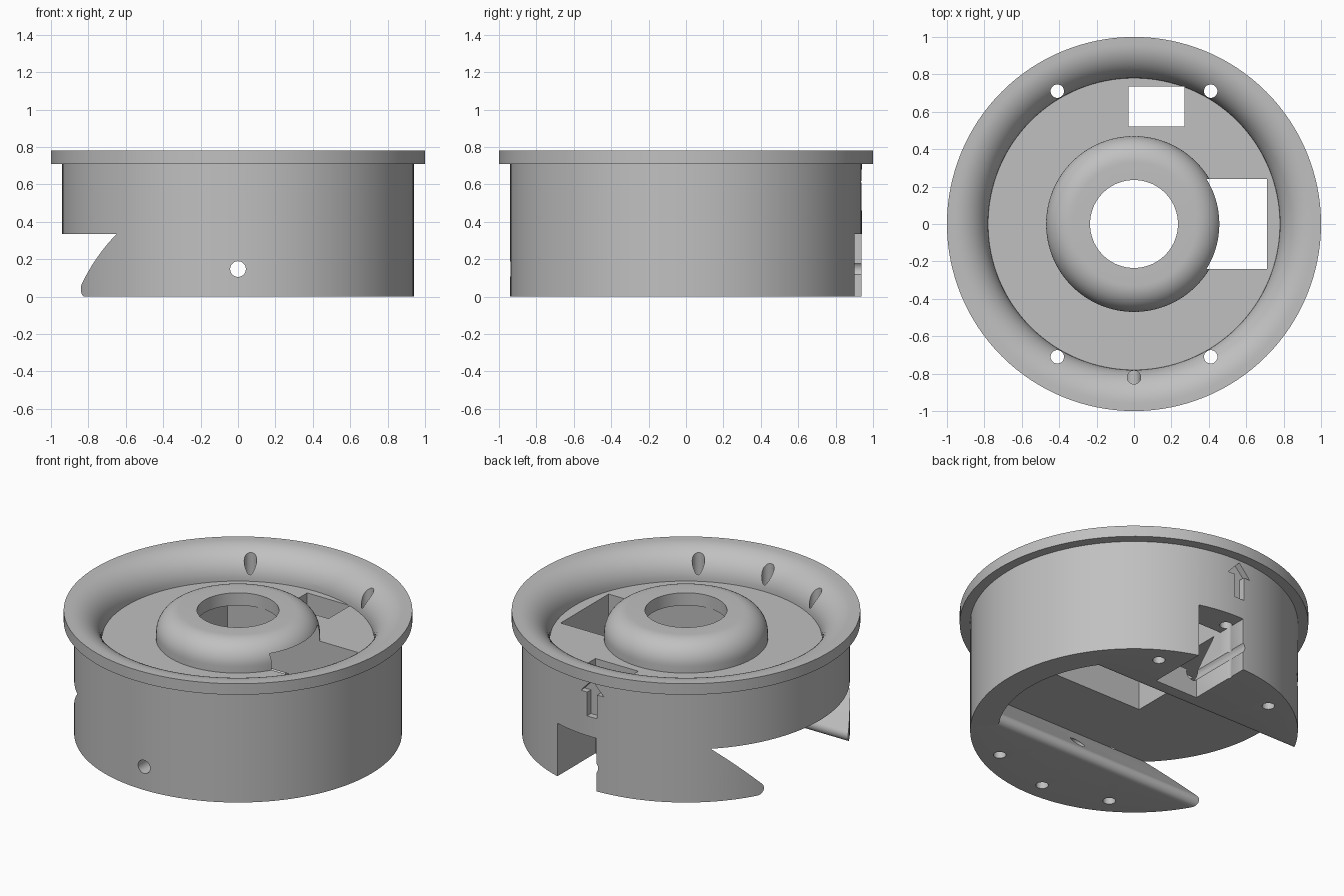
import bpy, bmesh, math
from mathutils import Matrix, Vector

cube = bpy.data.objects.get("Cube")
if cube:
    bpy.data.objects.remove(cube, do_unlink=True)

grey = bpy.data.materials.new("plain grey")
grey.use_nodes = True
COLOUR = (0.53, 0.53, 0.53, 1)
grey.diffuse_color = COLOUR
grey.node_tree.nodes["Principled BSDF"].inputs["Base Color"].default_value = COLOUR


def finish(name, bm):
    bmesh.ops.recalc_face_normals(bm, faces=bm.faces)
    mesh = bpy.data.meshes.new(name)
    bm.to_mesh(mesh)
    bm.free()
    mesh.materials.append(grey)
    obj = bpy.data.objects.new(name, mesh)
    bpy.context.collection.objects.link(obj)
    return obj


def arc(cx, cz, radius, start, end, steps):
    angles = [math.radians(start + (end - start) * i / steps) for i in range(steps + 1)]
    return [(cx + radius * math.cos(a), cz + radius * math.sin(a)) for a in angles]


def lathe(name, profile, segments=128):
    bm = bmesh.new()
    rings = []
    for i in range(segments):
        a = math.tau * i / segments
        rings.append([bm.verts.new((r * math.cos(a), r * math.sin(a), z)) for r, z in profile])
    n = len(profile)
    for i in range(segments):
        here, there = rings[i], rings[(i + 1) % segments]
        for j in range(n):
            k = (j + 1) % n
            bm.faces.new((here[j], there[j], there[k], here[k]))
    return finish(name, bm)


def extrude(name, points, axis, low, high):
    """Extrude a flat outline along x, y or z."""
    place = {"x": lambda p: (low, p[0], p[1]),
             "y": lambda p: (p[0], low, p[1]),
             "z": lambda p: (p[0], p[1], low)}[axis]
    bm = bmesh.new()
    face = bm.faces.new([bm.verts.new(place(p)) for p in points])
    out = bmesh.ops.extrude_face_region(bm, geom=[face])
    shift = Vector([(high - low) * (axis == c) for c in "xyz"])
    bmesh.ops.translate(bm, vec=shift, verts=[v for v in out["geom"] if isinstance(v, bmesh.types.BMVert)])
    return finish(name, bm)


def box(name, x0, x1, y0, y1, z0, z1):
    return extrude(name, [(x0, y0), (x1, y0), (x1, y1), (x0, y1)], "z", z0, z1)


def apply_boolean(target, tool, operation="DIFFERENCE"):
    mod = target.modifiers.new("cut", "BOOLEAN")
    mod.operation, mod.solver, mod.object = operation, "EXACT", tool
    graph = bpy.context.evaluated_depsgraph_get()
    result = bpy.data.meshes.new_from_object(target.evaluated_get(graph))
    target.modifiers.clear()
    target.data = result
    bpy.data.objects.remove(tool, do_unlink=True)


# Turned body: flanged wall, rolled bowl edge, floor and raised hub
profile = [(0.235, 0), (0.94, 0), (0.94, 0.71), (1, 0.71), (1, 0.78)]
profile += arc(0.96, 0.60, 0.18, 90, 180, 14)
profile += [(0.47, 0.60)]
profile += arc(0.33, 0.64, 0.14, 0, 90, 12)
profile += [(0.235, 0.78)]
body = lathe("housing_body", profile)

# Dovetail channel underneath: open at -x, rounded end at +x
CEILING = 0.335
side = [(0.46, -0.1)] + arc(0.46, 0.04, 0.04, 270, 137, 8) + [(0.68, CEILING)]
outline = side + [(-y, z) for y, z in reversed(side)]
channel = extrude("channel_cutter", outline, "x", -1.2, 0.9)
limit = extrude("channel_limit", arc(0, 0, 0.78, -90, 90, 48) + [(-1.3, 0.78), (-1.3, -0.78)],
                "z", -0.3, 0.6)
apply_boolean(channel, limit, "INTERSECT")
apply_boolean(body, channel)

# Central pocket under the hub, side notch and its opening through the floor
apply_boolean(body, box("pocket_cutter", -0.24, 0.71, -0.24, 0.24, 0.3, 0.70))
apply_boolean(body, box("notch_cutter", -0.03, 0.27, 0.52, 1.2, -0.1, CEILING))
apply_boolean(body, box("opening_cutter", -0.03, 0.27, 0.52, 0.735, 0.2, 0.72))

# Vertical screw holes, three at the front and three at the back
for sign in (-1, 1):
    for degrees in (60, 90, 120):
        a = math.radians(degrees) * sign
        hole = extrude("screw_cutter", arc(0.82 * math.cos(a), 0.82 * math.sin(a), 0.036, 0, 348.75, 31),
                       "z", -0.2, 1)
        apply_boolean(body, hole)

# Horizontal bore from front to back
apply_boolean(body, extrude("bore_cutter", arc(0, 0.147, 0.042, 0, 348.75, 31), "y", -1.2, 1.2))

# Recessed arrow on the back wall
half = [(0.035, 0.46), (0.035, 0.61), (0.08, 0.61)]
arrow = half + [(0, 0.695)] + [(-x, z) for x, z in reversed(half)]
apply_boolean(body, extrude("arrow_cutter", arrow, "y", 0.90, 1.1))

# Smooth round walls, sharp edges
bpy.ops.object.select_all(action="DESELECT")
body.select_set(True)
bpy.context.view_layer.objects.active = body
bpy.ops.object.shade_smooth_by_angle(angle=math.radians(30))
